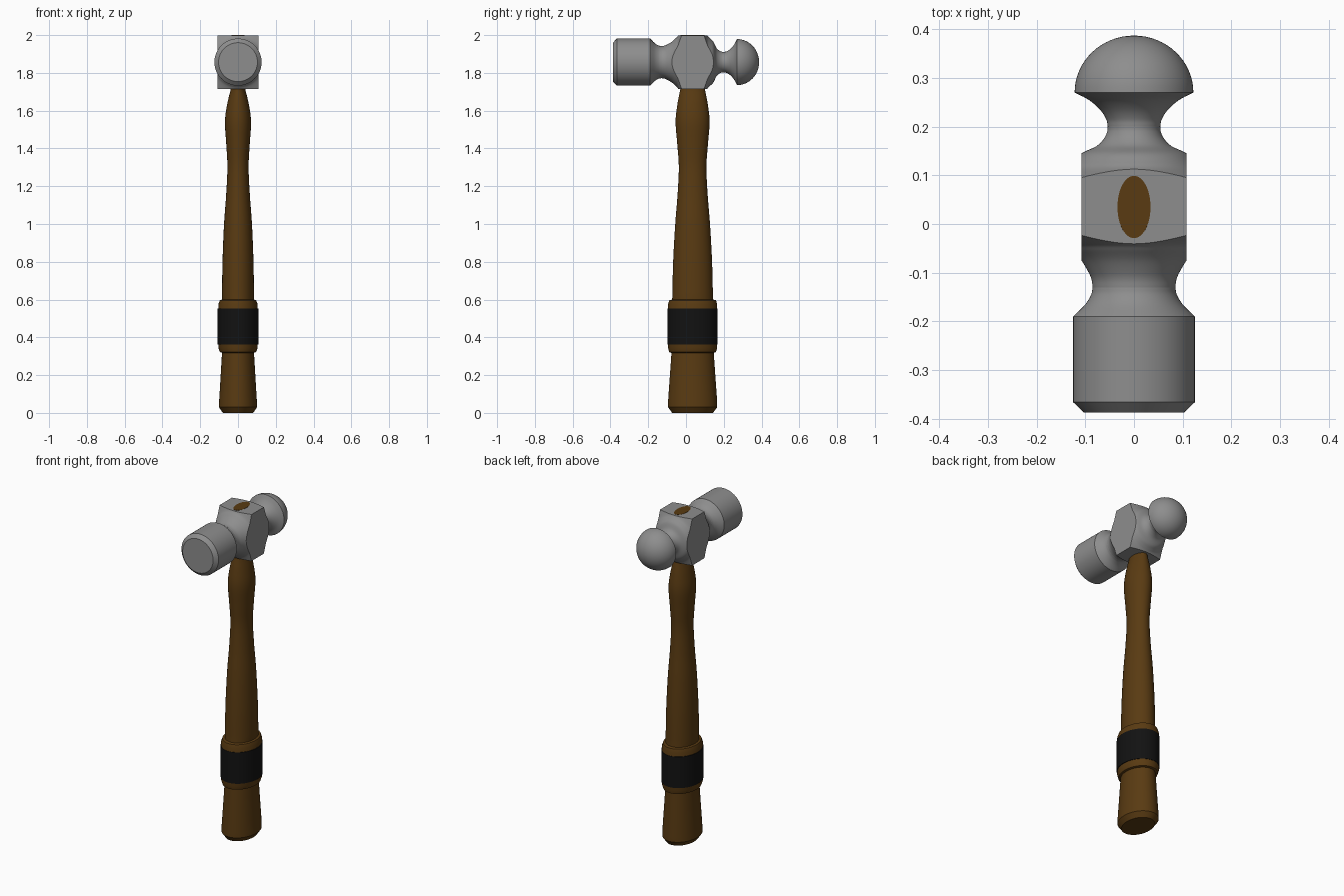
import bpy, bmesh, math
from mathutils import Vector

if "Cube" in bpy.data.objects:
    bpy.data.objects.remove(bpy.data.objects["Cube"])

CY, CZ = 0.035, 1.857      # handle axis (y) and head axis (z)


def material(name, rgb):
    m = bpy.data.materials.new(name)
    m.diffuse_color = (*rgb, 1)
    m.use_nodes = True
    m.node_tree.nodes["Principled BSDF"].inputs["Base Color"].default_value = m.diffuse_color
    return m


STEEL = material("steel grey", (0.27, 0.27, 0.27))
WOOD = material("brown wood", (0.10, 0.043, 0.006))
BLACK = material("black grip", (0.006, 0.006, 0.006))


def smooth(pts, n=5):
    """Catmull-Rom curve through the points."""
    p = [Vector(q) for q in pts]
    p = [2 * p[0] - p[1]] + p + [2 * p[-1] - p[-2]]
    out = []
    for a, b, c, d in zip(p, p[1:], p[2:], p[3:]):
        for i in range(n):
            t = i / n
            out.append(0.5 * (2 * b + (c - a) * t + (2 * a - 5 * b + 4 * c - d) * t**2
                              + (3 * b - a - 3 * c + d) * t**3))
    return out + [p[-2]]


def loft(rings):
    """Closed skin over a list of vertex rings, capped at both ends."""
    bm = bmesh.new()
    vs = [[bm.verts.new(c) for c in r] for r in rings]
    n = len(vs[0])
    for a, b in zip(vs, vs[1:]):
        for i in range(n):
            bm.faces.new((a[i], a[(i + 1) % n], b[(i + 1) % n], b[i]))
    bm.faces.new(vs[0])
    bm.faces.new(vs[-1])
    bmesh.ops.recalc_face_normals(bm, faces=bm.faces)
    return bm


def finish(name, bm, mat, angle=30):
    bmesh.ops.recalc_face_normals(bm, faces=bm.faces)
    me = bpy.data.meshes.new(name)
    bm.to_mesh(me)
    bm.free()
    me.materials.append(mat)
    ob = bpy.data.objects.new(name, me)
    bpy.context.collection.objects.link(ob)
    bpy.ops.object.select_all(action='DESELECT')
    ob.select_set(True)
    bpy.context.view_layer.objects.active = ob
    bpy.ops.object.shade_smooth_by_angle(angle=math.radians(angle))
    return ob


def turn(profile, n=64):
    """Revolve (y, radius) about the head axis."""
    ang = [2 * math.pi * i / n for i in range(n)]
    return loft([[(r * math.cos(a), y, CZ + r * math.sin(a)) for a in ang] for y, r in profile])


def oval(profile, n=48):
    """Stack oval rings (z, half x, half y) up the handle axis."""
    ang = [2 * math.pi * i / n for i in range(n)]
    return loft([[(x * math.cos(a), CY + y * math.sin(a), z) for a in ang] for z, x, y in profile])


# striking face with its half of the neck
face = [(-0.387, 0.103), (-0.366, 0.125), (-0.19, 0.125)]
finish("striking_face", turn(face + smooth([(-0.19, 0.125), (-0.165, 0.1), (-0.145, 0.088),
                                            (-0.13, 0.085)])[1:]), STEEL)

# ball end with its half of the neck
dome = [(0.27 + 0.117 * math.sin(t), 0.122 * math.cos(t))
        for t in [math.pi / 2 * i / 16 for i in range(16)] + [1.565]]
finish("ball_end", turn(smooth([(0.2, 0.054), (0.215, 0.057), (0.235, 0.07), (0.255, 0.093),
                                (0.27, 0.122)])[:-1] + dome), STEEL)

# centre body: a turned flare with flat cuts on the sides, top and bottom
body = turn(smooth([(-0.13, 0.085), (-0.115, 0.087), (-0.1, 0.093), (-0.075, 0.108),
                    (-0.055, 0.126), (-0.04, 0.143), (-0.018, 0.19)])
            + smooth([(0.09, 0.19), (0.112, 0.143), (0.127, 0.126), (0.145, 0.108), (0.16, 0.077),
                      (0.175, 0.062), (0.19, 0.055), (0.2, 0.054)]), 96)
for no, d in (((1, 0, 0), 0.108), ((-1, 0, 0), 0.108), ((0, 0, 1), 0.142), ((0, 0, -1), 0.142)):
    no = Vector(no)
    cut = bmesh.ops.bisect_plane(body, geom=body.verts[:] + body.edges[:] + body.faces[:],
                                 plane_co=Vector((0, 0, CZ)) + no * d, plane_no=no,
                                 clear_outer=True)
    edges = [e for e in cut["geom_cut"] if isinstance(e, bmesh.types.BMEdge)]
    bmesh.ops.holes_fill(body, edges=edges, sides=0)
finish("head_body", body, STEEL)

# wooden handle, running through the eye of the head
shaft = smooth([(0.6, 0.085, 0.108), (0.8, 0.082, 0.103), (1.0, 0.074, 0.092), (1.15, 0.063, 0.08),
                (1.3, 0.056, 0.073), (1.42, 0.062, 0.081), (1.54, 0.069, 0.09),
                (1.63, 0.058, 0.081), (1.715, 0.038, 0.065)])
finish("handle", oval([(0, 0.08, 0.108), (0.03, 0.101, 0.13), (0.06, 0.1, 0.13),
                       (0.33, 0.084, 0.111), (0.59, 0.084, 0.109)] + shaft
                      + [(2.0, 0.034, 0.064)]), WOOD, 35)

# raised collar with a black grip band
finish("collar", oval([(0.318, 0.084, 0.112), (0.322, 0.096, 0.124), (0.345, 0.104, 0.13),
                       (0.575, 0.104, 0.13), (0.596, 0.096, 0.124), (0.6, 0.084, 0.108)]), WOOD, 40)
finish("grip_band", oval([(0.362, 0.102, 0.128), (0.362, 0.108, 0.132), (0.553, 0.108, 0.132),
                          (0.553, 0.102, 0.128)]), BLACK)
